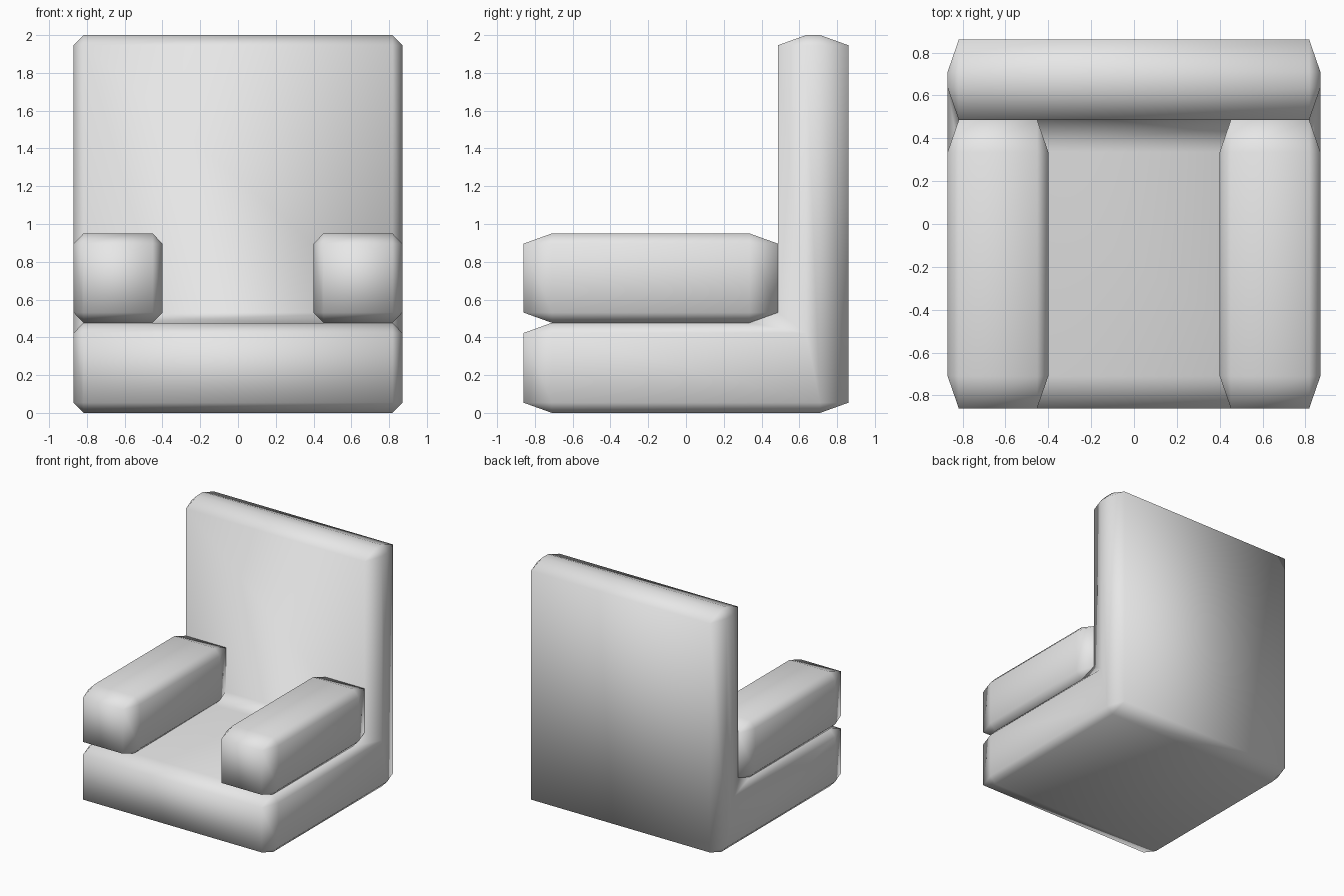
import bpy
import bmesh
from mathutils import Matrix

cube = bpy.data.objects.get("Cube")
if cube:
    bpy.data.objects.remove(cube, do_unlink=True)

grey = bpy.data.materials.new("light_grey")
grey.use_nodes = True
GREY = (0.8, 0.8, 0.8, 1)
grey.diffuse_color = GREY
grey.node_tree.nodes["Principled BSDF"].inputs["Base Color"].default_value = GREY

# Chamfer width along each axis
CHAMFER = (0.052, 0.15, 0.054)


def cushion(name, outline, x0, x1):
    """Extrude a (y, z) outline from x0 to x1 and chamfer every edge."""
    bm = bmesh.new()
    face = bm.faces.new([bm.verts.new((x0, y, z)) for y, z in outline])
    extruded = bmesh.ops.extrude_face_region(bm, geom=[face])["geom"]
    moved = [v for v in extruded if isinstance(v, bmesh.types.BMVert)]
    bmesh.ops.translate(bm, verts=moved, vec=(x1 - x0, 0, 0))
    bmesh.ops.recalc_face_normals(bm, faces=bm.faces)

    # Bevel in stretched space so the chamfer is longest along y
    stretch = Matrix.Diagonal((*CHAMFER, 1))
    bm.transform(stretch.inverted())
    bmesh.ops.bevel(bm, geom=bm.edges[:], offset=1, offset_type='OFFSET',
                    segments=1, profile=0.5, affect='EDGES')
    bm.transform(stretch)
    bmesh.ops.recalc_face_normals(bm, faces=bm.faces)
    for f in bm.faces:
        f.smooth = True

    mesh = bpy.data.meshes.new(name)
    bm.to_mesh(mesh)
    bm.free()
    mesh.materials.append(grey)
    obj = bpy.data.objects.new(name, mesh)
    bpy.context.collection.objects.link(obj)
    return obj


FRONT, BACK, BACKREST = -0.86, 0.86, 0.486
SEAT_TOP, ARM_TOP, TOP = 0.477, 0.95, 2.0
SIDE, ARM_INNER = 0.87, 0.4

# Seat and backrest in one L-shaped body
cushion("seat_and_backrest",
        [(FRONT, 0), (BACK, 0), (BACK, TOP), (BACKREST, TOP),
         (BACKREST, SEAT_TOP), (FRONT, SEAT_TOP)], -SIDE, SIDE)

# Armrests
arm = [(FRONT, SEAT_TOP), (BACKREST, SEAT_TOP),
       (BACKREST, ARM_TOP), (FRONT, ARM_TOP)]
cushion("left_armrest", arm, ARM_INNER, SIDE)
cushion("right_armrest", arm, -SIDE, -ARM_INNER)
